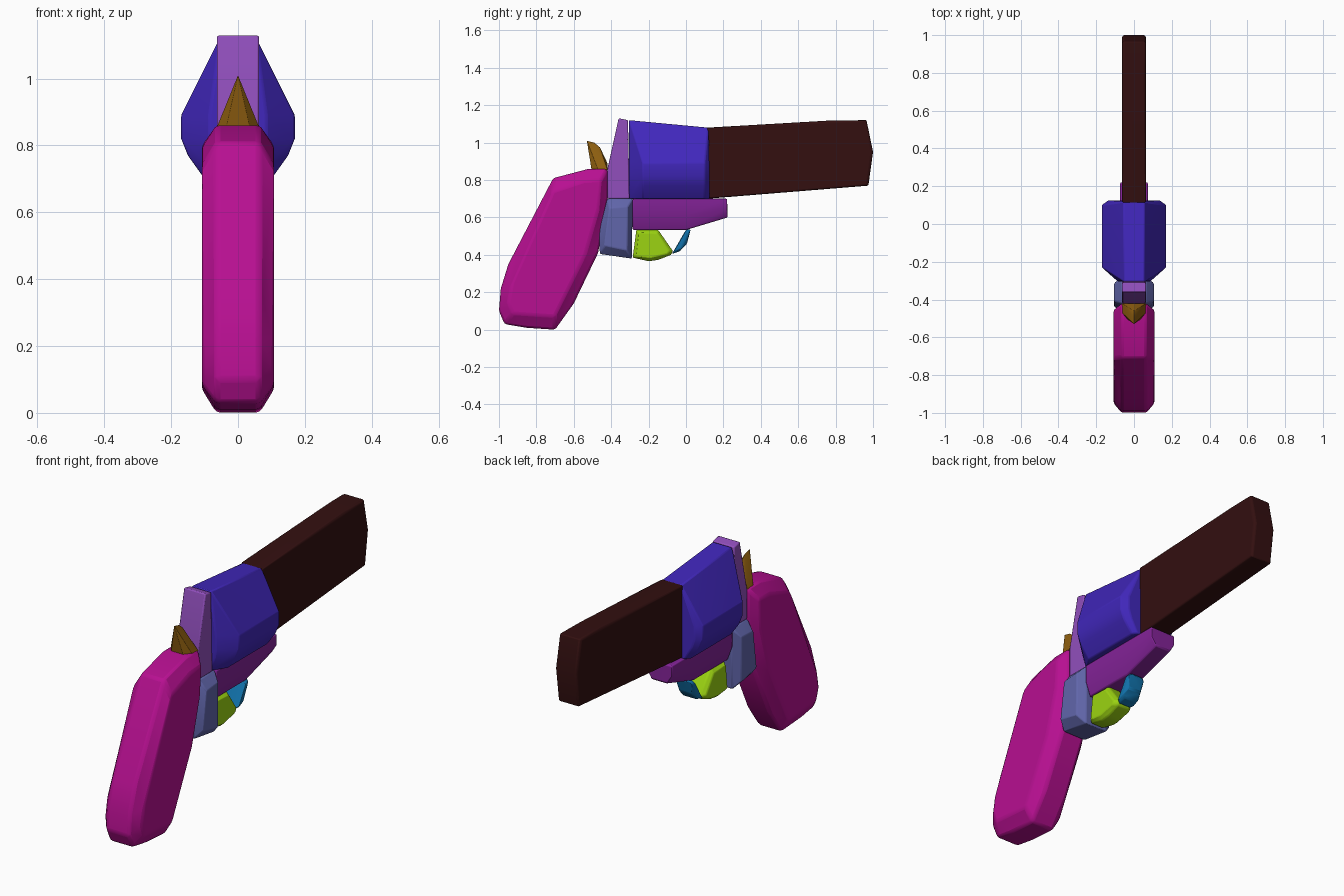
import bpy
import bmesh
from math import radians
from mathutils import Vector

cube = bpy.data.objects.get("Cube")
if cube:
    bpy.data.objects.remove(cube, do_unlink=True)


def material(name, *srgb):
    color = [((c + 0.055) / 1.055) ** 2.4 for c in srgb] + [1]
    mat = bpy.data.materials.new(name)
    mat.use_nodes = True
    mat.diffuse_color = color
    shader = mat.node_tree.nodes["Principled BSDF"]
    shader.inputs["Base Color"].default_value = color
    return mat


def padded(outline, rim, cheek, inset):
    """Layers for a side outline: a narrow rim and wider cheeks drawn in towards the centre."""
    points = [Vector(point) for point in outline]
    centre = sum(points, Vector((0, 0))) / len(points)
    drawn_in = [point + (centre - point).normalized() * inset for point in points]
    return [(rim, points), (cheek, drawn_in)]


def solid(name, mat, layers, softness=0.006):
    """Convex faceted block: each layer is a half width and (y, z) points, mirrored in x."""
    bm = bmesh.new()
    for half_width, points in layers:
        for y, z in points:
            for x in {half_width, -half_width}:
                bm.verts.new((x, y, z))
    hull = bmesh.ops.convex_hull(bm, input=bm.verts[:])
    spare = {item for item in hull["geom_interior"] + hull["geom_unused"]
             if isinstance(item, bmesh.types.BMVert)}
    bmesh.ops.delete(bm, geom=list(spare), context="VERTS")
    bmesh.ops.dissolve_limit(bm, angle_limit=radians(3), verts=bm.verts[:], edges=bm.edges[:])
    bmesh.ops.recalc_face_normals(bm, faces=bm.faces[:])
    mesh = bpy.data.meshes.new(name)
    bm.to_mesh(mesh)
    bm.free()
    mesh.materials.append(mat)
    obj = bpy.data.objects.new(name, mesh)
    bpy.context.collection.objects.link(obj)

    # Softly rounded edges
    bevel = obj.modifiers.new("soft_edges", "BEVEL")
    bevel.width = softness
    bevel.segments = 2
    bevel.angle_limit = radians(25)
    bpy.ops.object.select_all(action="DESELECT")
    obj.select_set(True)
    bpy.context.view_layer.objects.active = obj
    bpy.ops.object.shade_smooth_by_angle(angle=radians(25))


# Grip: narrow rim around wider cheeks
grip_outline = [(-.71, .81), (-.52, .86), (-.42, .86), (-.42, .7), (-.47, .41), (-.6, .14),
                (-.7, 0), (-.85, .01), (-.97, .03), (-1, .1), (-.99, .22), (-.95, .35)]
solid("grip", material("magenta", .72, .06, .57),
      padded(grip_outline, rim=.065, cheek=.108, inset=.07), softness=.012)

# Barrel with a blunt pointed muzzle
barrel_outline = [(.11, 1.08), (.8, 1.12), (.965, 1.12), (1, .95), (.975, .77), (.11, .7)]
solid("barrel", material("dark_brown", .2, .06, .062),
      padded(barrel_outline, rim=.055, cheek=.063, inset=.01))

# Cylinder housing: one bulging cross-section, narrowed at the back and front
cross_section = [(.17, .89), (.17, .82), (.15, .77), (.1, .7)]
stations = [(-.305, .5), (-.23, 1), (.1, 1), (.125, .8)]
housing = [(half_width * narrowing, [(y, z)])
           for y, narrowing in stations for half_width, z in cross_section]
housing.append((.055, [(-.305, 1.12), (.12, 1.08)]))
solid("cylinder_housing", material("blue", .255, .153, .737), housing)

# Rear frame plate behind the cylinder
solid("rear_frame", material("lilac", .57, .31, .74),
      [(.063, [(-.36, 1.13), (-.31, 1.12), (-.302, .7), (-.42, .7), (-.42, .86)])])

# Lower frame block between grip and trigger guard
lower_outline = [(-.42, .7), (-.285, .7), (-.29, .38), (-.46, .405), (-.47, .54)]
solid("lower_frame", material("slate_blue", .38, .4, .67),
      padded(lower_outline, rim=.065, cheek=.105, inset=.05))

# Underframe below cylinder and barrel, narrower at its lower edge
solid("underframe", material("purple", .52, .137, .6), [
    (.073, [(-.285, .7), (.22, .7), (.22, .645), (0, .61), (-.285, .61)]),
    (.045, [(.222, .6), (0, .533), (-.285, .533)]),
])

# Trigger guard, in two pieces
rear_outline = [(-.265, .535), (-.15, .535), (-.07, .42), (-.08, .4), (-.15, .373),
                (-.2, .366), (-.285, .385)]
solid("trigger_guard_rear", material("lime", .61, .83, .07),
      padded(rear_outline, rim=.035, cheek=.055, inset=.02))
front_outline = [(-.075, .405), (0, .535), (.025, .535), (.005, .46), (-.03, .42)]
solid("trigger_guard_front", material("teal_blue", .067, .45, .675),
      padded(front_outline, rim=.035, cheek=.05, inset=.015))

# Hammer: wedge rising to a centre ridge
solid("hammer", material("ochre", .56, .373, .063), [
    (.063, [(-.42, .855), (-.47, .855)]),
    (.035, [(-.505, .855)]),
    (0, [(-.53, 1.01), (-.49, 1), (-.46, .975), (-.42, .89)]),
], softness=.001)
